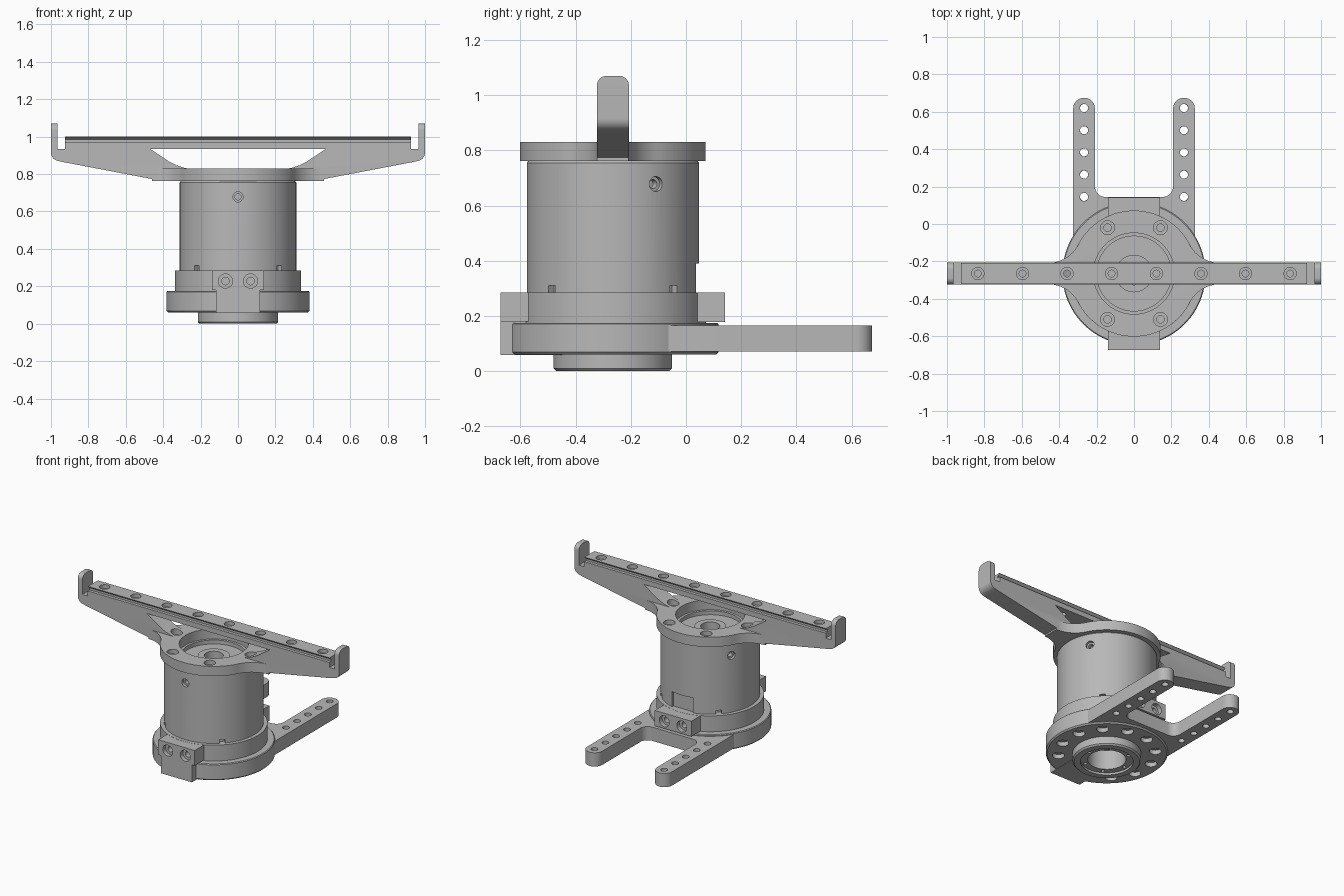
import bpy, bmesh, math
from mathutils import Matrix, Vector

if "Cube" in bpy.data.objects:
    bpy.data.objects.remove(bpy.data.objects["Cube"])

CY = -0.265                      # the motor axis sits at x = 0, y = CY
AXIS = Matrix.Translation((0, CY, 0))
grey = bpy.data.materials.new("machined_grey")
grey.diffuse_color = (0.48, 0.48, 0.48, 1)
grey.use_nodes = True
grey.node_tree.nodes["Principled BSDF"].inputs["Base Color"].default_value = grey.diffuse_color


def finish(bm, name, matrix=None):
    bmesh.ops.remove_doubles(bm, verts=bm.verts, dist=1e-5)
    bmesh.ops.recalc_face_normals(bm, faces=bm.faces)
    if matrix:
        bm.transform(matrix)
    me = bpy.data.meshes.new(name)
    bm.to_mesh(me)
    bm.free()
    ob = bpy.data.objects.new(name, me)
    bpy.context.collection.objects.link(ob)
    return ob


def lathe(name, profile, matrix=AXIS, seg=96):
    """Revolve (radius, z) points that start and end on the axis."""
    bm = bmesh.new()
    vs = [bm.verts.new((r, 0, z)) for r, z in profile]
    es = [bm.edges.new(p) for p in zip(vs, vs[1:])]
    bmesh.ops.spin(bm, geom=vs + es, cent=(0, 0, 0), axis=(0, 0, 1),
                   angle=2 * math.pi, steps=seg, use_merge=False)
    return finish(bm, name, matrix)


def prism(name, pts, a, b, axis='Z', matrix=None, round_top=0):
    """Extrude a 2D outline from a to b along an axis."""
    place = {'Z': lambda u, v, w: (u, v, w), 'Y': lambda u, v, w: (u, w, v),
             'X': lambda u, v, w: (w, u, v)}[axis]
    bm = bmesh.new()
    lo = [bm.verts.new(place(u, v, a)) for u, v in pts]
    hi = [bm.verts.new(place(u, v, b)) for u, v in pts]
    bm.faces.new(lo)
    bm.faces.new(hi)
    for i in range(len(pts)):
        j = (i + 1) % len(pts)
        bm.faces.new((lo[i], lo[j], hi[j], hi[i]))
    if round_top:
        top = max(v for _, v in pts) - 0.001
        es = [e for e in bm.edges if all(v.co.z > top for v in e.verts)
              and abs(e.verts[0].co.y - e.verts[1].co.y) < 1e-6]
        bmesh.ops.bevel(bm, geom=es, offset=round_top, segments=8,
                        profile=0.5, affect='EDGES')
    return finish(bm, name, matrix)


def box(x0, x1, y0, y1, z0, z1, matrix=None):
    return prism("tool", [(x0, y0), (x1, y0), (x1, y1), (x0, y1)], z0, z1, matrix=matrix)


def bore(pos, direction, r1, d1, r2, depth, up=0.04):
    """Counterbored hole cutter that opens at pos, facing direction."""
    m = Matrix.Translation(pos) @ Vector(direction).to_track_quat('Z', 'Y').to_matrix().to_4x4()
    return lathe("tool", [(0, up), (r1, up), (r1, -d1), (r2, -d1), (r2, -depth), (0, -depth)], m, 28)


def combine(ob, tools, op='DIFFERENCE'):
    for t in tools:
        m = ob.modifiers.new("cut", 'BOOLEAN')
        m.operation, m.solver, m.object = op, 'EXACT', t
    dg = bpy.context.evaluated_depsgraph_get()
    me = bpy.data.meshes.new_from_object(ob.evaluated_get(dg))
    ob.modifiers.clear()
    ob.data = me
    for t in tools:
        bpy.data.objects.remove(t)


def arc(cx, cy, r, a0, a1, n=10):
    return [(cx + r * math.cos(math.radians(a0 + (a1 - a0) * i / n)),
             cy + r * math.sin(math.radians(a0 + (a1 - a0) * i / n))) for i in range(n + 1)]


def mirrored(half):
    """Complete a symmetric outline from its +x half."""
    return half + [(-u, v) for u, v in reversed(half)]


def polar(r, deg, z):
    a = math.radians(deg)
    return (r * math.cos(a), CY + r * math.sin(a), z)


# Base disc with bottom hub, fork arms and bolt holes
base = lathe("base_disc_with_fork", [
    (0, 0.15), (0.12, 0.15), (0.12, 0.015), (0.165, 0.015), (0.165, 0), (0.205, 0),
    (0.215, 0.01), (0.215, 0.06), (0.374, 0.06), (0.383, 0.069), (0.383, 0.17),
    (0.378, 0.175), (0, 0.175)])
fork = mirrored([(0.2, -0.12), (0.325, -0.07)] + arc(0.267, 0.617, 0.058, 0, 180, 20)
                + arc(0.154, 0.2, 0.055, 0, -90))
combine(base, [prism("tool", fork, 0.07, 0.165)], 'UNION')
holes = [bore((s * 0.267, y, 0.165), (0, 0, 1), 0.022, 0.05, 0.0215, 0.15)
         for s in (-1, 1) for y in (0.145, 0.264, 0.383, 0.501, 0.62)]
holes += [bore(polar(0.305, 15 + 30 * i, 0.06), (0, 0, -1), 0.038, 0.03, 0.02, 0.08)
          for i in range(12)]
holes += [bore(polar(0.143, 60 * i, 0.015), (0, 0, -1), 0.011, 0.02, 0.01, 0.03)
          for i in range(6)]
combine(base, holes)

# Clamp ring with a bolted block at the front and back
clamp = lathe("clamp_ring", [(0, 0.16), (0.337, 0.16), (0.337, 0.285), (0, 0.285)])
front = mirrored([(0.118, 0.058), (0.118, 0.18), (0.14, 0.18), (0.14, 0.284)])
combine(clamp, [prism("tool", front, -0.673, -0.45, 'Y'),
                box(-0.14, 0.14, -0.1, 0.142, 0.178, 0.284)], 'UNION')
combine(clamp, [bore((s * 0.067, y, 0.228), (0, d, 0), 0.038, 0.03, 0.02, 0.07)
                for s in (-1, 1) for y, d in ((-0.673, -1), (0.142, 1))])

# Motor housing with set screws, foot notches and rear cable opening
motor = lathe("motor_housing", [
    (0, 0.28), (0.312, 0.28), (0.312, 0.755), (0.306, 0.762), (0.2, 0.762), (0.2, 0.735),
    (0.1, 0.735), (0.1, 0.75), (0.06, 0.75), (0.06, 0.70), (0, 0.70)])
cuts = [bore(polar(0.312, a, 0.678), polar(1, a, 0)[:1] + (math.sin(math.radians(a)), 0),
             0.027, 0.02, 0.016, 0.05) for a in (30, 150, 270)]
cuts += [box(0.285, 0.4, -0.018, 0.018, 0.2, 0.31, AXIS @ Matrix.Rotation(math.radians(a), 4, 'Z'))
         for a in (45, 135, 225, 315)]
cuts.append(box(-0.08, 0.08, 0.022, 0.2, 0.2, 0.39))
combine(motor, cuts)

# Top bracket: long beam with a window, end stops and dovetail rail
half = [(0.41, 0.764), (0.945, 0.866)] + arc(0.955, 0.915, 0.045, -70, 0, 8) + [
    (1.0, 1.07), (0.965, 1.07), (0.965, 0.935), (0.925, 0.935), (0.925, 1.0)]
bracket = prism("top_bracket", mirrored(half), CY - 0.058, CY + 0.058, 'Y', round_top=0.035)
window = mirrored([(0.24, 0.825), (0.285, 0.833), (0.33, 0.847), (0.37, 0.868), (0.47, 0.935)])
rail = [(0.054, 1.02), (0.054, 0.998), (0.037, 0.984), (0.037, 0.97), (0.08, 0.97), (0.08, 1.02)]
tools = [prism("tool", window, -1, 1, 'Y')]
tools += [prism("tool", [(CY + s * u, v) for u, v in rail], -0.945, 0.945, 'X') for s in (-1, 1)]
combine(bracket, tools)

# Round flange that blends into the beam
R, tx = 0.183, 0.46
ang = math.degrees(math.atan2(0.057 + R, tx))
quarter = arc(tx, 0.057 + R, R, 270, 180 + ang, 12) + arc(0, 0, 0.337, ang, 90, 16)[1:-1]
right = [(u, -v) for u, v in reversed(quarter)] + quarter
flange = prism("tool", mirrored(right), 0.762, 0.83, matrix=AXIS)
combine(bracket, [flange], 'UNION')
tools = [lathe("tool", [(0, 0.7), (0.217, 0.7), (0.217, 0.88), (0, 0.88)])]
tools += [bore(polar(0.283, 60 * i, 0.83), (0, 0, 1), 0.037, 0.03, 0.02, 0.09, up=0.05)
          for i in range(6)]
tools += [bore((s * x, CY, 1.0), (0, 0, 1), 0.033, 0.025, 0.018, 0.11)
          for s in (-1, 1) for x in (0.12, 0.358, 0.596, 0.835)]
combine(bracket, tools)

# One grey for all parts, smooth curved walls with sharp edges
bpy.ops.object.select_all(action='DESELECT')
for ob in (base, clamp, motor, bracket):
    ob.data.materials.clear()
    ob.data.materials.append(grey)
    ob.select_set(True)
    bpy.context.view_layer.objects.active = ob
bpy.ops.object.shade_smooth_by_angle(angle=math.radians(30))
